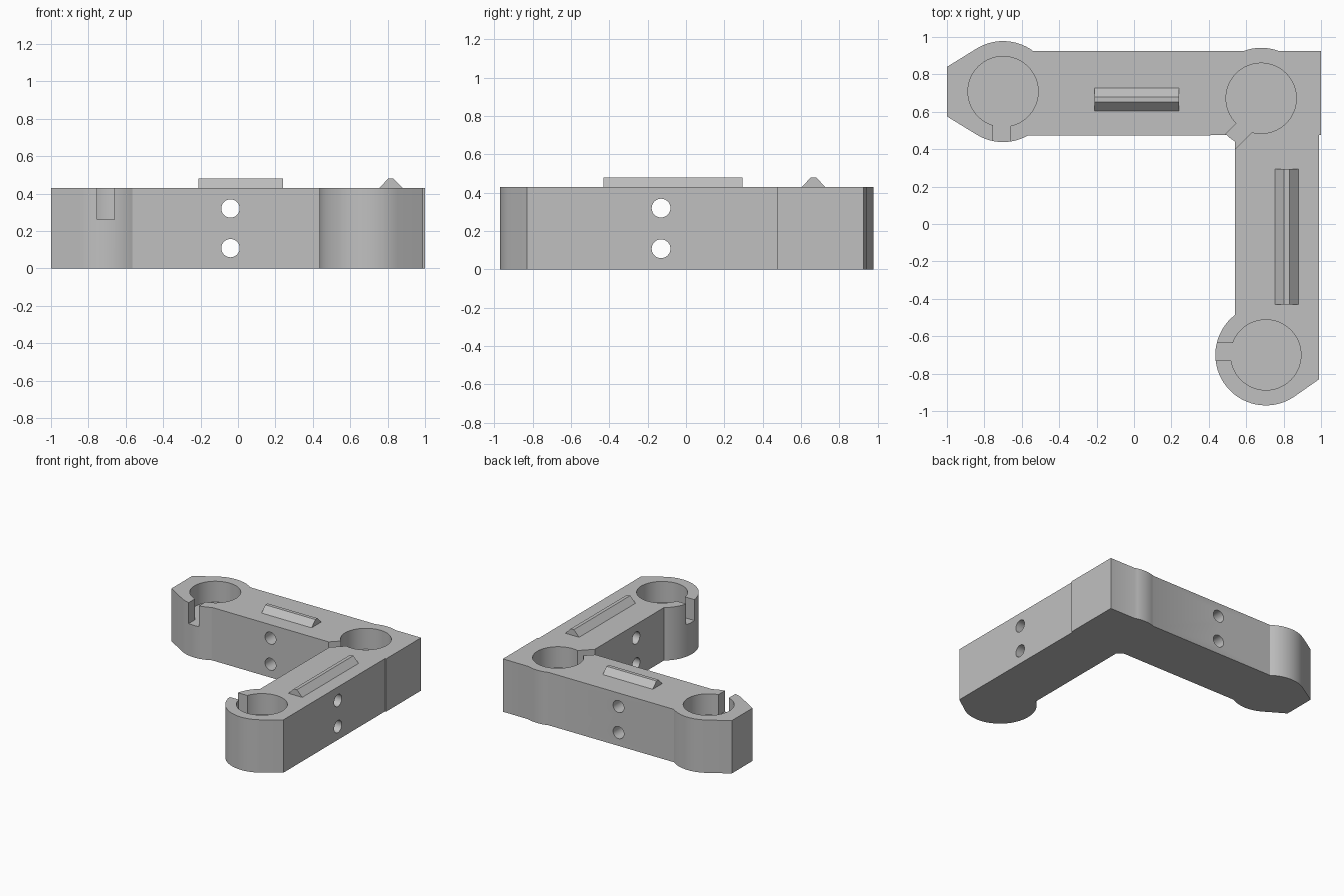
import bpy, bmesh
from math import radians, cos, sin, pi
from mathutils import Matrix, Vector

if "Cube" in bpy.data.objects:
    bpy.data.objects.remove(bpy.data.objects["Cube"])

TOP, FLOOR = 0.43, 0.26          # body height and socket floor
OUTER, BORE = 0.27, 0.188        # boss and socket radii
END_X, CORNER, END_Y = (-0.7, 0.708), (0.68, 0.672), (0.705, -0.70)

grey = bpy.data.materials.new("plain grey")
grey.use_nodes = True
colour = (0.53, 0.53, 0.53, 1)
grey.diffuse_color = colour
grey.node_tree.nodes["Principled BSDF"].inputs["Base Color"].default_value = colour


def make(name, bm):
    bmesh.ops.recalc_face_normals(bm, faces=bm.faces)
    mesh = bpy.data.meshes.new(name)
    bm.to_mesh(mesh)
    bm.free()
    mesh.materials.append(grey)
    ob = bpy.data.objects.new(name, mesh)
    bpy.context.collection.objects.link(ob)
    return ob


def prism(name, points, direction):
    """Extrude a closed outline along a direction."""
    bm = bmesh.new()
    face = bm.faces.new([bm.verts.new(p) for p in points])
    ext = bmesh.ops.extrude_face_region(bm, geom=[face])["geom"]
    bmesh.ops.translate(bm, vec=Vector(direction),
                        verts=[v for v in ext if isinstance(v, bmesh.types.BMVert)])
    return make(name, bm)


def cylinder(name, centre, radius, depth, rotation=Matrix(), sides=64):
    bm = bmesh.new()
    bmesh.ops.create_cone(bm, cap_ends=True, segments=sides, radius1=radius, radius2=radius,
                          depth=depth, matrix=Matrix.Translation(centre) @ rotation)
    return make(name, bm)


def box(name, centre, size, angle=0):
    bm = bmesh.new()
    bmesh.ops.create_cube(bm, size=1, matrix=Matrix.Translation(centre)
                          @ Matrix.Rotation(angle, 4, 'Z') @ Matrix.Diagonal((*size, 1)))
    return make(name, bm)


def arc(centre, start, end):
    n = max(4, int((end - start) / 5))
    angles = [radians(start + (end - start) * i / n) for i in range(n + 1)]
    return [(centre[0] + OUTER * cos(a), centre[1] + OUTER * sin(a)) for a in angles]


# L-shaped body with rounded bosses at both ends and the corner
outline = ([(-1, 0.575)] + arc(END_X, 239, 300) + arc(CORNER, 227, 239)
           + arc(END_Y, 127.7, 303) + [(0.99, -0.83), (0.99, 0.475), (1, 0.475), (1, 0.925)]
           + arc(CORNER, 70, 110) + arc(END_X, 53, 121) + [(-1, 0.84)])
body = prism("bracket_body", [(x, y, 0) for x, y in outline], (0, 0, TOP))

# Sockets
tall = TOP - FLOOR + 0.1
mid = FLOOR + tall / 2
cutters = [cylinder("socket_cutter", (*c, mid), BORE, tall) for c in (END_X, CORNER, END_Y)]

# Slots leading out of each socket
cutters += [
    box("slot_cutter", (-0.707, 0.46, mid), (0.095, 0.2, tall)),
    box("slot_cutter", (0.46, -0.683, mid), (0.2, 0.095, tall)),
    box("slot_cutter", (0.568, 0.493, mid), (0.24, 0.093, tall), pi / 4),
]

# Pairs of cross holes through each arm
for z in (0.108, 0.32):
    cutters.append(cylinder("hole_cutter", (-0.04, 0.7, z), 0.049, 0.8,
                            Matrix.Rotation(pi / 2, 4, 'X'), 32))
    cutters.append(cylinder("hole_cutter", (0.76, -0.13, z), 0.049, 0.8,
                            Matrix.Rotation(pi / 2, 4, 'Y'), 32))

bpy.context.view_layer.objects.active = body
for cutter in cutters:
    cutter.hide_render = True
    mod = body.modifiers.new("cut", 'BOOLEAN')
    mod.operation, mod.solver, mod.object = 'DIFFERENCE', 'EXACT', cutter
    bpy.ops.object.modifier_apply(modifier=mod.name)
    bpy.data.objects.remove(cutter)

bpy.ops.object.select_all(action='DESELECT')
body.select_set(True)
bpy.ops.object.shade_smooth_by_angle(angle=radians(20))

# Locating ridges on top of each arm
profile = [(-0.062, TOP - 0.005), (-0.062, TOP), (-0.014, 0.479), (0.014, 0.479),
           (0.062, TOP), (0.062, TOP - 0.005)]
prism("long_arm_ridge", [(-0.21, 0.665 + s, z) for s, z in profile], (0.45, 0, 0))
prism("side_arm_ridge", [(0.817 + s, -0.43, z) for s, z in profile], (0, 0.725, 0))
